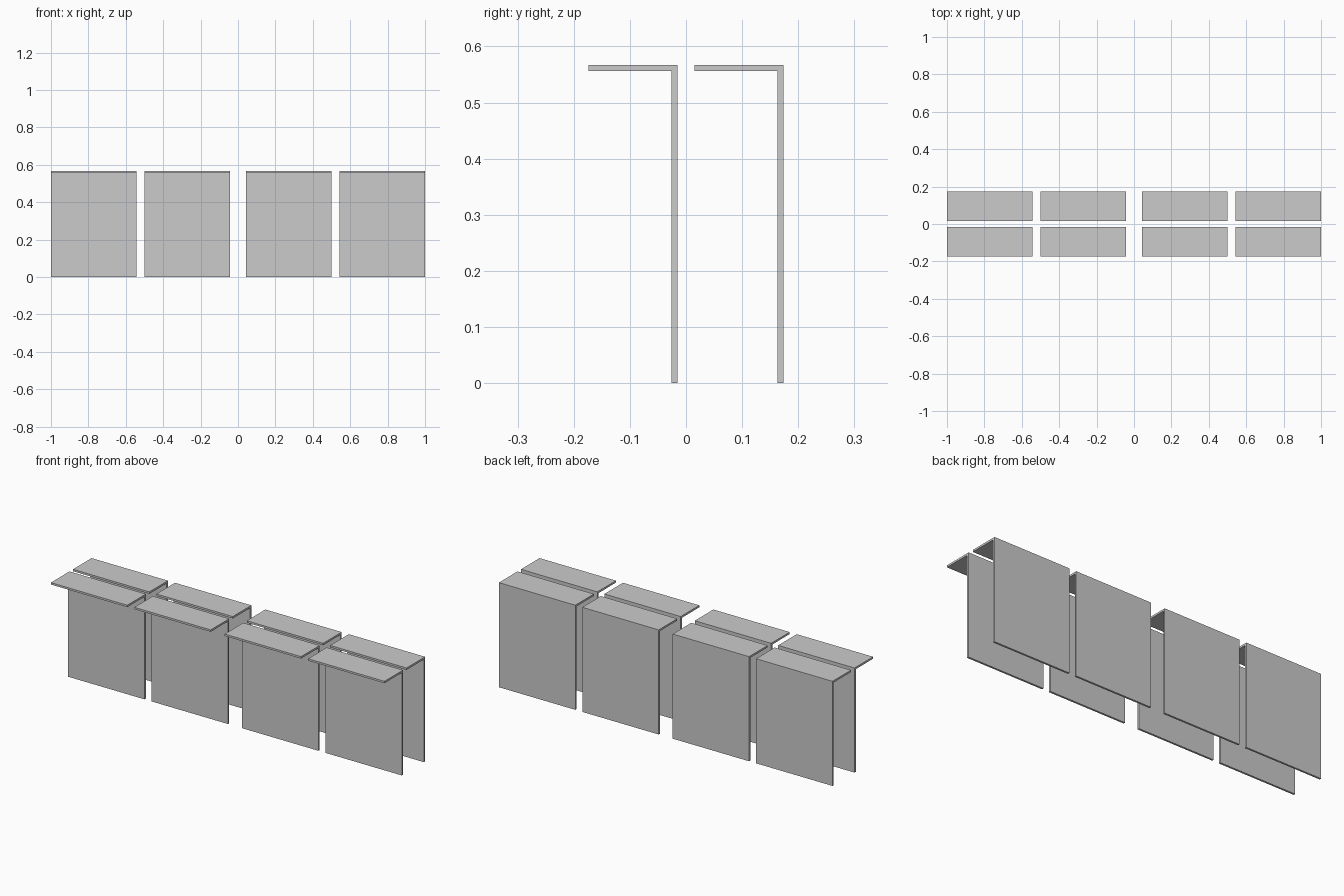
import bpy, bmesh

if "Cube" in bpy.data.objects:
    bpy.data.objects.remove(bpy.data.objects["Cube"])

WIDTH = 0.458      # length of each panel along x
DEPTH = 0.159      # reach of the top flange
HEIGHT = 0.567
THICK = 0.0105

# L-shaped cross-section (y, z), measured from the back face of the panel
PROFILE = [(0, 0), (0, HEIGHT), (-DEPTH, HEIGHT), (-DEPTH, HEIGHT - THICK),
           (-THICK, HEIGHT - THICK), (-THICK, 0)]


def angle_panel(name, x, y_back):
    """Extrude the L profile along x, starting at x."""
    bm = bmesh.new()
    face = bm.faces.new([bm.verts.new((x, y_back + y, z)) for y, z in PROFILE])
    ext = bmesh.ops.extrude_face_region(bm, geom=[face])
    moved = [g for g in ext["geom"] if isinstance(g, bmesh.types.BMVert)]
    bmesh.ops.translate(bm, verts=moved, vec=(WIDTH, 0, 0))
    bmesh.ops.recalc_face_normals(bm, faces=bm.faces)
    mesh = bpy.data.meshes.new(name)
    bm.to_mesh(mesh)
    bm.free()
    bpy.context.collection.objects.link(bpy.data.objects.new(name, mesh))


# Two rows of four panels, with a slightly wider gap in the middle
for row, y_back in (("front", -0.015), ("back", 0.174)):
    for i, x in enumerate((-1.0, -0.5, 0.5 - WIDTH, 1.0 - WIDTH)):
        angle_panel(f"{row}_angle_panel_{i + 1}", x, y_back)
